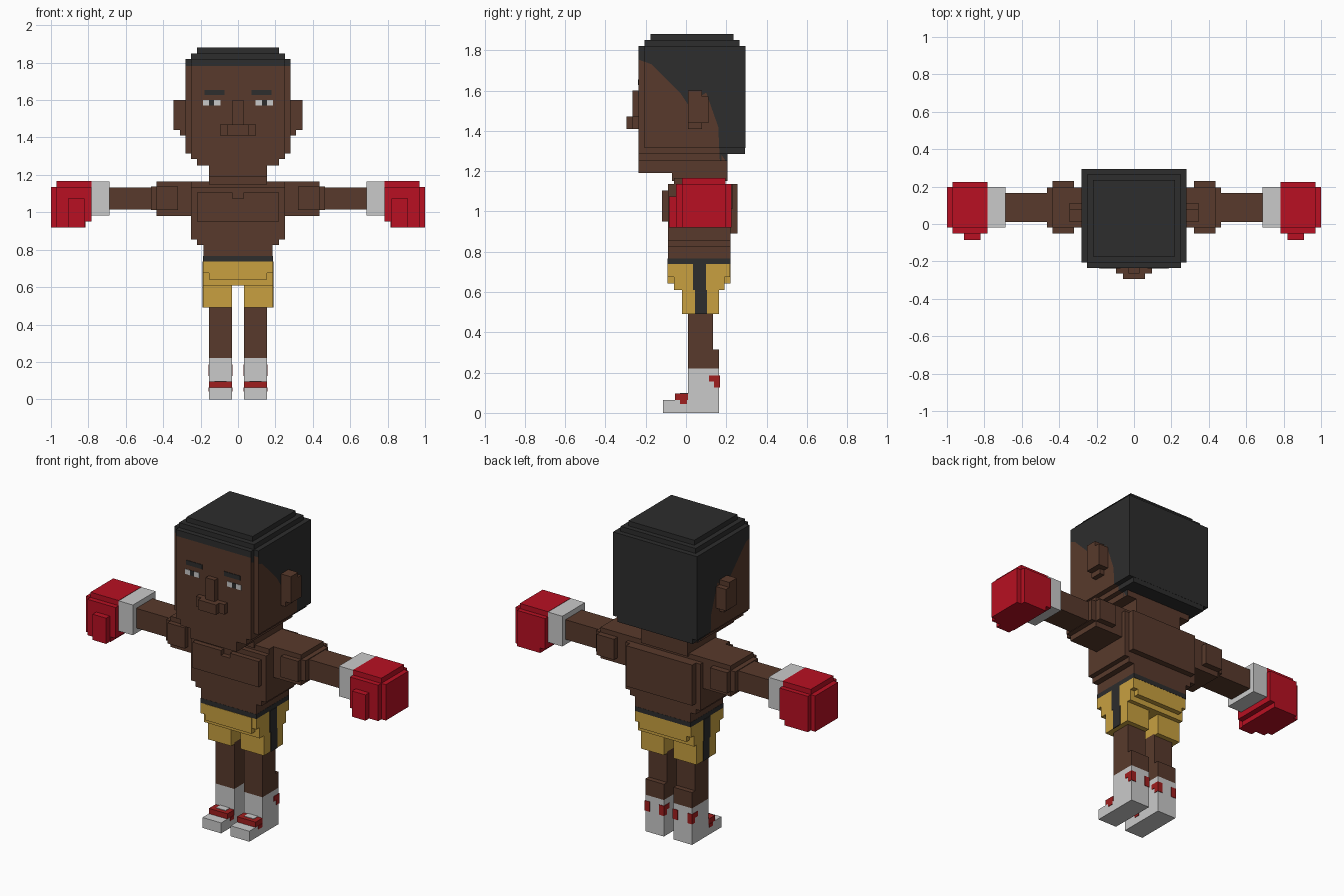
import bpy, bmesh
from mathutils import Vector


def material(name, r, g, b):
    m = bpy.data.materials.new(name)
    m.diffuse_color = (r, g, b, 1)
    return m


SKIN = material("brown_skin", 0.098, 0.042, 0.025)
BLACK = material("black", 0.026, 0.026, 0.026)
GOLD = material("gold_cloth", 0.578, 0.352, 0.051)
WHITE = material("off_white", 0.59, 0.59, 0.59)
RED = material("glove_red", 0.479, 0.005, 0.016)
TRIM = material("trim_red", 0.352, 0.013, 0.013)


def add_box(bm, x0, x1, y0, y1, z0, z1):
    v = [bm.verts.new((x, y, z)) for x in (x0, x1) for y in (y0, y1) for z in (z0, z1)]
    for f in ((0, 1, 3, 2), (4, 6, 7, 5), (0, 4, 5, 1), (2, 3, 7, 6), (0, 2, 6, 4), (1, 5, 7, 3)):
        bm.faces.new([v[i] for i in f])


def finish(name, bm, *mats):
    bmesh.ops.recalc_face_normals(bm, faces=bm.faces)
    me = bpy.data.meshes.new(name)
    bm.to_mesh(me)
    bm.free()
    for m in mats:
        me.materials.append(m)
    ob = bpy.data.objects.new(name, me)
    bpy.context.collection.objects.link(ob)
    return ob


def part(name, mat, *boxes):
    bm = bmesh.new()
    for b in boxes:
        add_box(bm, *b)
    return finish(name, bm, mat)


def pair(name, mat, *boxes):
    """Same boxes on both sides of the body."""
    part("left_" + name, mat, *boxes)
    part("right_" + name, mat, *[(-b[1], -b[0], *b[2:]) for b in boxes])


def wide(w, y0, y1, z0, z1):
    """Box centred on x = 0."""
    return (-w, w, y0, y1, z0, z1)


# Head: stepped block, cut along the hairline and coloured above it
HAIRLINE = [(-0.24, 1.755), (-0.17, 1.73), (-0.03, 1.59), (0.01, 1.53),
            (0.10, 1.59), (0.16, 1.42), (0.175, 1.1)]


def is_hair(c, n):
    if c.z < 1.27:
        return False
    if n.y < -0.9:
        return c.z > 1.782
    if c.y >= HAIRLINE[-1][0]:
        return True
    for (y0, z0), (y1, z1) in zip(HAIRLINE, HAIRLINE[1:]):
        if c.y <= y1:
            return c.z > z0 + (z1 - z0) * (c.y - y0) / (y1 - y0)


bm = bmesh.new()
for b in (wide(0.28, -0.205, 0.295, 1.315, 1.82),
          wide(0.25, -0.235, 0.294, 1.285, 1.82),
          wide(0.25, -0.205, 0.265, 1.82, 1.85),
          wide(0.22, -0.175, 0.235, 1.85, 1.88),
          wide(0.22, -0.235, 0.205, 1.25, 1.285)):
    add_box(bm, *b)
bmesh.ops.recalc_face_normals(bm, faces=bm.faces)
cuts = [(Vector((0, 0, 1.782)), Vector((0, 0, 1)))]
for (y0, z0), (y1, z1) in zip(HAIRLINE, HAIRLINE[1:]):
    cuts.append((Vector((0, y0, z0)), Vector((0, z0 - z1, y1 - y0)).normalized()))
cuts.append((Vector((0, 0.175, 0)), Vector((0, 1, 0))))
for y, _ in HAIRLINE[1:-1]:
    cuts.append((Vector((0, y, 0)), Vector((0, 1, 0))))
for co, no in cuts:
    bmesh.ops.bisect_plane(bm, geom=bm.verts[:] + bm.edges[:] + bm.faces[:],
                           plane_co=co, plane_no=no)
bm.normal_update()
for f in bm.faces:
    f.material_index = int(is_hair(f.calc_center_median(), f.normal))
finish("head", bm, SKIN, BLACK)

# Face
part("chin", SKIN, wide(0.155, -0.235, -0.06, 1.19, 1.26))
part("nose", SKIN, wide(0.03, -0.265, -0.22, 1.41, 1.6))
part("mouth", SKIN, wide(0.095, -0.265, -0.22, 1.41, 1.47),
     wide(0.06, -0.295, -0.22, 1.41, 1.47))
pair("ear", SKIN, (0.27, 0.31, 0.01, 0.08, 1.41, 1.6), (0.27, 0.345, 0.01, 0.08, 1.44, 1.6),
     (0.27, 0.345, 0.01, 0.112, 1.44, 1.57))
pair("eye_white", WHITE, (0.093, 0.128, -0.238, -0.23, 1.57, 1.6),
     (0.154, 0.188, -0.238, -0.23, 1.57, 1.6))
pair("pupil", BLACK, (0.128, 0.154, -0.238, -0.23, 1.57, 1.6))
pair("eyebrow", BLACK, (0.072, 0.18, -0.238, -0.23, 1.628, 1.655))

# Neck and torso
part("neck", SKIN, wide(0.155, -0.07, 0.205, 1.15, 1.27))
part("torso", SKIN,
     wide(0.25, -0.06, 0.195, 1.13, 1.165),
     wide(0.25, -0.09, 0.22, 0.855, 1.135),
     wide(0.22, -0.09, 0.22, 0.825, 0.86),
     wide(0.185, -0.09, 0.22, 0.765, 0.83))
part("chest", SKIN, wide(0.22, -0.12, -0.08, 0.95, 1.075),
     (0.03, 0.22, -0.12, -0.08, 1.07, 1.105), (-0.22, -0.03, -0.12, -0.08, 1.07, 1.105))
part("upper_back", SKIN, wide(0.22, 0.2, 0.255, 0.89, 1.135))

# Arms
pair("shoulder", SKIN,
     (0.24, 0.435, -0.02, 0.195, 0.98, 1.165),
     (0.24, 0.465, -0.02, 0.195, 1.012, 1.137),
     (0.32, 0.435, -0.05, 0.23, 1.012, 1.137))
pair("forearm", SKIN, (0.45, 0.7, 0.012, 0.167, 1.014, 1.133))

# Boxing gloves
pair("glove_cuff", WHITE, (0.687, 0.784, -0.02, 0.197, 0.983, 1.165))
pair("glove", RED,
     (0.782, 0.97, -0.02, 0.197, 0.95, 1.167),
     (0.782, 0.97, -0.05, 0.225, 0.95, 1.136),
     (0.815, 1.0, -0.02, 0.197, 0.92, 1.136),
     (0.782, 1.0, -0.02, 0.197, 0.95, 1.136),
     (0.815, 0.97, -0.05, 0.225, 0.92, 1.136))
pair("glove_thumb", RED, (0.82, 0.91, -0.085, -0.04, 0.92, 1.075))

# Shorts
part("waistband", BLACK, wide(0.186, -0.091, 0.221, 0.738, 0.766))
part("shorts", GOLD,
     wide(0.186, -0.06, 0.19, 0.61, 0.738),
     wide(0.156, -0.093, 0.22, 0.642, 0.738),
     wide(0.186, -0.091, 0.218, 0.675, 0.738))
pair("shorts_leg", GOLD, (0.032, 0.186, -0.02, 0.165, 0.49, 0.62))
pair("shorts_stripe", BLACK, (0.183, 0.189, 0.035, 0.1, 0.61, 0.738),
     (0.183, 0.189, 0.045, 0.105, 0.49, 0.61))

# Legs
pair("leg", SKIN, (0.032, 0.156, 0.01, 0.135, 0.22, 0.5),
     (0.032, 0.156, 0.01, 0.165, 0.22, 0.315))

# Boots with red lace band and heel patches
pair("boot", WHITE, (0.032, 0.156, 0.01, 0.165, 0, 0.22),
     (0.032, 0.156, -0.115, 0.02, 0, 0.063))
pair("boot_lace", TRIM, (0.032, 0.156, -0.055, 0.009, 0.063, 0.095))
pair("boot_tongue", WHITE, (0.062, 0.126, -0.03, 0.01, 0.094, 0.098))
pair("lace_side", TRIM, (0.029, 0.034, -0.03, 0.005, 0.043, 0.064),
     (0.154, 0.159, -0.03, 0.005, 0.043, 0.064))
pair("heel_patch", TRIM, *[(x0, x1, y, 0.168, z, z + 0.03)
                           for x0, x1 in ((0.029, 0.062), (0.126, 0.159))
                           for y, z in ((0.115, 0.155), (0.14, 0.125))])
